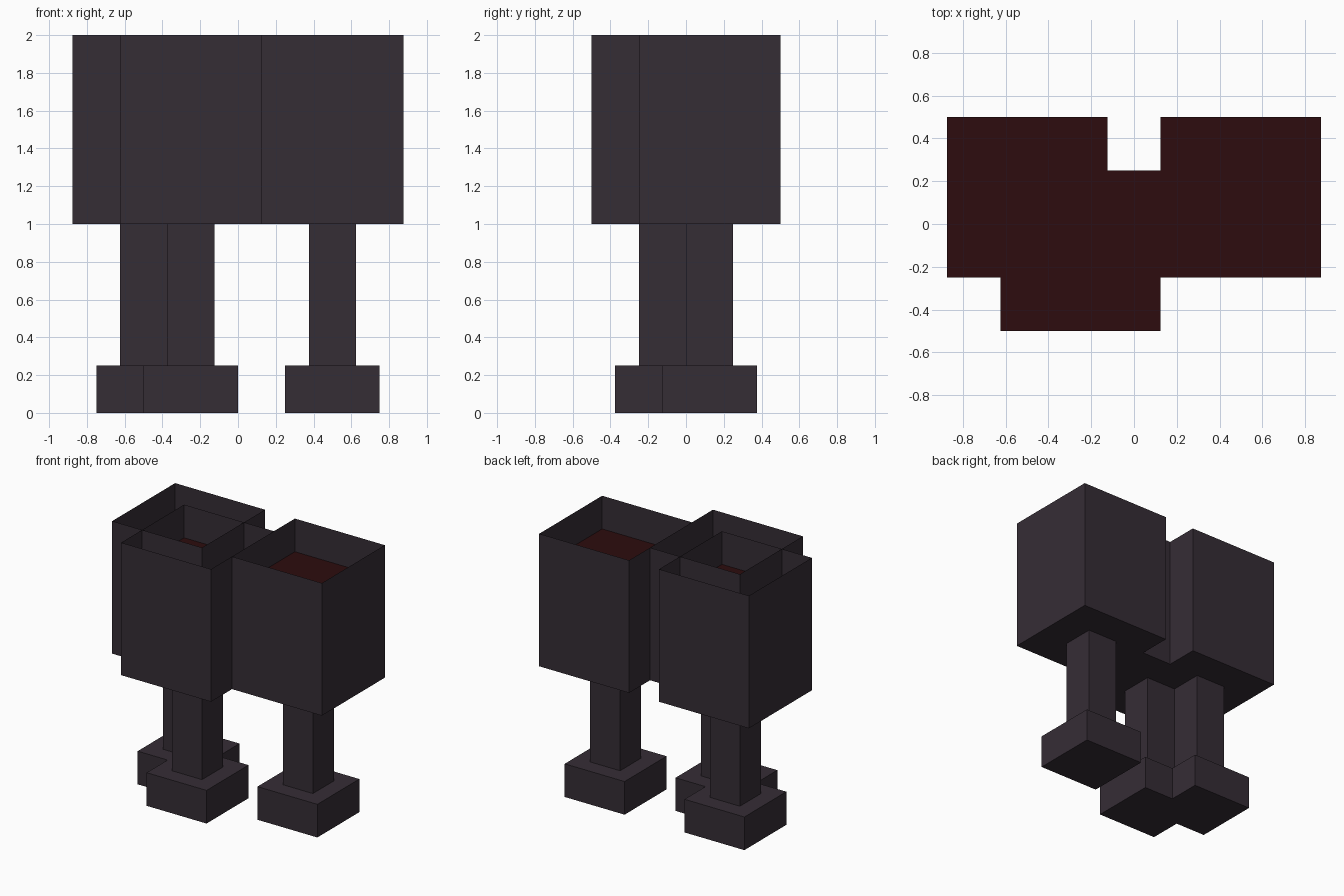
import bpy
import bmesh
from mathutils import Matrix, Vector

cube = bpy.data.objects.get("Cube")
if cube:
    bpy.data.objects.remove(cube, do_unlink=True)


def make_material(name, rgb):
    mat = bpy.data.materials.new(name)
    mat.use_nodes = True
    color = (*rgb, 1.0)
    mat.diffuse_color = color
    mat.node_tree.nodes["Principled BSDF"].inputs["Base Color"].default_value = color
    return mat


STONE = make_material("dark_stone", (0.036, 0.026, 0.036))
LIQUID = make_material("dark_red_liquid", (0.026, 0.0038, 0.0044))


def finish(name, bm, mat):
    mesh = bpy.data.meshes.new(name)
    bm.to_mesh(mesh)
    bm.free()
    mesh.materials.append(mat)
    obj = bpy.data.objects.new(name, mesh)
    bpy.context.collection.objects.link(obj)


def box(name, x, y, width, z0, z1, mat, open_top=False):
    """Square block; open_top leaves a thin-walled container."""
    bm = bmesh.new()
    matrix = (Matrix.Translation((x, y, (z0 + z1) / 2))
              @ Matrix.Diagonal((width, width, z1 - z0, 1)))
    bmesh.ops.create_cube(bm, size=1, matrix=matrix)
    if open_top:
        bm.normal_update()
        top = [f for f in bm.faces if f.normal.z > 0.5]
        bmesh.ops.delete(bm, geom=top, context='FACES_ONLY')
    finish(name, bm, mat)


def sheet(name, x, y, width, z, mat):
    bm = bmesh.new()
    bmesh.ops.create_grid(bm, x_segments=1, y_segments=1, size=width / 2,
                          matrix=Matrix.Translation(Vector((x, y, z))))
    finish(name, bm, mat)


# Three identical goblets: foot, stem, open cup and liquid surface
for side, x, y in (("left", 0.5, 0.125),
                   ("front", -0.25, -0.125),
                   ("right", -0.5, 0.125)):
    box(f"{side}_goblet_foot", x, y, 0.5, 0.0, 0.25, STONE)
    box(f"{side}_goblet_stem", x, y, 0.25, 0.25, 1.0, STONE)
    box(f"{side}_goblet_cup", x, y, 0.75, 1.0, 2.0, STONE, open_top=True)
    sheet(f"{side}_goblet_liquid", x, y, 0.75, 1.75, LIQUID)
